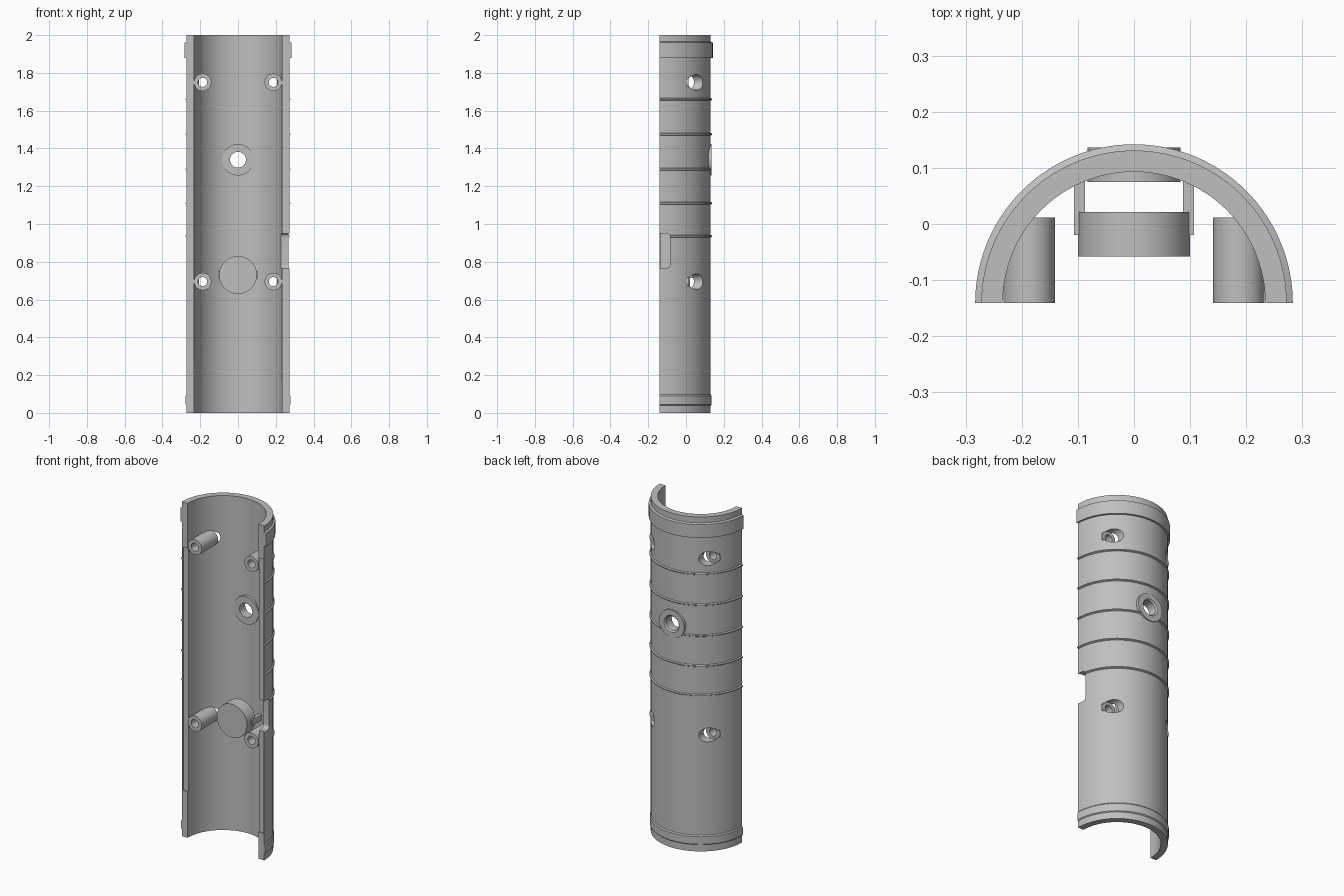
import bpy, bmesh, math
from mathutils import Matrix, Vector

cube = bpy.data.objects.get("Cube")
if cube:
    bpy.data.objects.remove(cube, do_unlink=True)

grey = bpy.data.materials.new("plain grey")
grey.use_nodes = True
COLOUR = (0.52, 0.52, 0.52, 1)
grey.diffuse_color = COLOUR
grey.node_tree.nodes["Principled BSDF"].inputs["Base Color"].default_value = COLOUR

AXIS_Y = -0.141        # shell axis, on the split plane
OUTER, INNER = 0.272, 0.234


def finish(name, bm):
    bmesh.ops.recalc_face_normals(bm, faces=bm.faces)
    mesh = bpy.data.meshes.new(name)
    bm.to_mesh(mesh)
    bm.free()
    obj = bpy.data.objects.new(name, mesh)
    bpy.context.collection.objects.link(obj)
    mesh.materials.append(grey)
    return obj


def lathe(name, profile, steps, matrix, half=False):
    """Sweep a closed (radius, height) profile round local z."""
    bm = bmesh.new()
    count = steps + 1 if half else steps
    sweep = math.pi if half else 2 * math.pi
    rings = []
    for i in range(count):
        a = sweep * i / steps
        rings.append([bm.verts.new(matrix @ Vector((r * math.cos(a), r * math.sin(a), z)))
                      for r, z in profile])
    n = len(profile)
    for i in range(steps):
        p, q = rings[i], rings[(i + 1) % count]
        for j in range(n):
            k = (j + 1) % n
            bm.faces.new((p[j], q[j], q[k], p[k]))
    if half:
        bm.faces.new(rings[0])
        bm.faces.new(rings[-1])
    return finish(name, bm)


def along_y(x, z):
    """Place local z along world +y at the given x and z."""
    return Matrix.Translation((x, 0, z)) @ Matrix.Rotation(-math.pi / 2, 4, 'X')


def tube(name, x, z, r_out, r_in, y0, y1, chamfer=0):
    profile = [(r_in, y0), (r_out, y0), (r_out, y1), (r_in + chamfer, y1)]
    if chamfer:
        profile.append((r_in, y1 - chamfer))
    return lathe(name, profile, 48, along_y(x, z))


def rod(name, x, z, r, y0, y1):
    bm = bmesh.new()
    bmesh.ops.create_cone(bm, cap_ends=True, segments=48, radius1=r, radius2=r,
                          depth=y1 - y0,
                          matrix=along_y(x, z) @ Matrix.Translation((0, 0, (y0 + y1) / 2)))
    return finish(name, bm)


def box(name, x, y, z, round_edges=0):
    bm = bmesh.new()
    bmesh.ops.create_cube(bm, size=1)
    for v in bm.verts:
        v.co = [lo + (hi - lo) * (c + 0.5) for c, (lo, hi) in zip(v.co, (x, y, z))]
    if round_edges:
        edges = [e for e in bm.edges if abs(e.verts[0].co.x - e.verts[1].co.x) > 0.01
                 and all(v.co.y > y[1] - 0.001 for v in e.verts)]
        bmesh.ops.bevel(bm, geom=edges, offset=round_edges, segments=5,
                        profile=0.5, affect='EDGES')
    return finish(name, bm)


def smooth(obj):
    bpy.ops.object.select_all(action='DESELECT')
    obj.select_set(True)
    bpy.context.view_layer.objects.active = obj
    bpy.ops.object.shade_smooth_by_angle(angle=math.radians(30))


# Half-round shell with end bands and raised ribs in its profile
profile = [(INNER, 0), (OUTER, 0)]
profile += [(OUTER, 0.04), (0.277, 0.045), (0.277, 0.09), (OUTER, 0.097)]
for z in (0.935, 1.11, 1.29, 1.475, 1.66):
    profile += [(OUTER, z - 0.007), (0.279, z - 0.003), (0.279, z + 0.003), (OUTER, z + 0.007)]
profile += [(OUTER, 1.88), (0.283, 1.88), (0.283, 1.96), (OUTER, 1.965)]
profile += [(OUTER, 2), (INNER, 2)]
shell = lathe("half_shell", profile, 96, Matrix.Translation((0, AXIS_Y, 0)), half=True)

# Cutters: screw holes, port hole, side notch and rim rebates
SCREWS = [(x, z) for z in (0.695, 1.75) for x in (-0.187, 0.187)]
cutters = [rod("screw_cutter", x, z, 0.041, -0.03, 0.2) for x, z in SCREWS]
cutters.append(rod("port_cutter", 0, 1.34, 0.06, 0, 0.2))
cutters.append(box("notch_cutter", (0.18, 0.32), (-0.2, -0.085), (0.765, 0.95), 0.02))
cutters.append(box("left_rim_cutter", (0.2, 0.266), (-0.2, -0.134), (0.16, 1.8)))
cutters.append(box("right_rim_cutter", (-0.266, -0.2), (-0.2, -0.134), (0.275, 1.73)))
for c in cutters:
    mod = shell.modifiers.new(c.name, 'BOOLEAN')
    mod.operation = 'DIFFERENCE'
    mod.solver = 'EXACT'
    mod.object = c
bpy.context.view_layer.update()
cut_mesh = bpy.data.meshes.new_from_object(
    shell.evaluated_get(bpy.context.evaluated_depsgraph_get()))
shell.modifiers.clear()
shell.data = cut_mesh
for c in cutters:
    bpy.data.objects.remove(c, do_unlink=True)
smooth(shell)

# Hollow screw posts
for x, z in SCREWS:
    side = "left" if x > 0 else "right"
    level = "upper" if z > 1 else "lower"
    smooth(tube(f"{level}_{side}_screw_post", x, z, 0.046, 0.024, AXIS_Y, 0.012))

# Round port collar through the back wall
smooth(tube("port_collar", 0, 1.34, 0.083, 0.042, 0.075, 0.136, 0.008))

# Round pad held off the wall by two small legs
smooth(rod("round_pad", 0, 0.73, 0.1, -0.058, 0.021))
for side, s in (("left", 1), ("right", -1)):
    xs = sorted((s * 0.087, s * 0.107))
    box(f"{side}_pad_leg", xs, (-0.02, 0.085), (0.713, 0.748))
